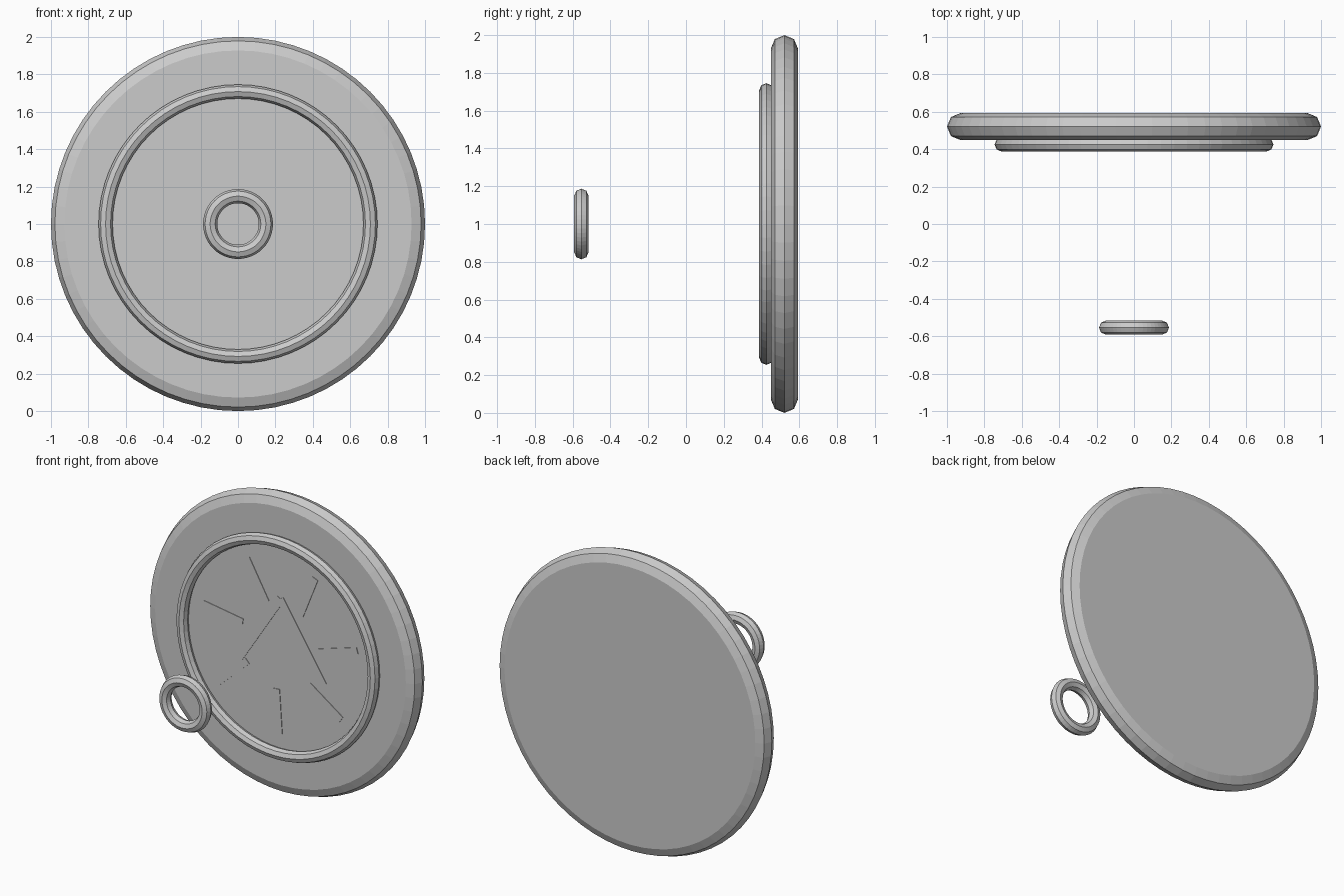
import bpy, bmesh, math
from mathutils import Matrix, Vector

cube = bpy.data.objects.get("Cube")
if cube:
    bpy.data.objects.remove(cube, do_unlink=True)

# Single grey finish
grey = bpy.data.materials.new("plain_grey")
grey.use_nodes = True
colour = (0.6, 0.6, 0.6, 1)
grey.diffuse_color = colour
grey.node_tree.nodes["Principled BSDF"].inputs["Base Color"].default_value = colour

CENTRE_Z = 1.0
FACE_Y = 0.449


def add_object(name, bm):
    bmesh.ops.recalc_face_normals(bm, faces=bm.faces)
    mesh = bpy.data.meshes.new(name)
    bm.to_mesh(mesh)
    bm.free()
    mesh.materials.append(grey)
    obj = bpy.data.objects.new(name, mesh)
    bpy.context.collection.objects.link(obj)
    return obj


def lathe(name, profile, y, segments, closed):
    """Turn a (radius, depth) profile about the front-to-back axis."""
    bm = bmesh.new()
    rings = []
    for r, d in profile:
        angles = [2 * math.pi * i / segments for i in range(segments)]
        rings.append([bm.verts.new((r * math.cos(a), y + d, CENTRE_Z + r * math.sin(a)))
                      for a in angles])
    pairs = list(zip(rings, rings[1:]))
    if closed:
        pairs.append((rings[-1], rings[0]))
    else:
        bm.faces.new(rings[0])
        bm.faces.new(rings[-1])
    for a, b in pairs:
        for i in range(segments):
            j = (i + 1) % segments
            bm.faces.new((a[i], a[j], b[j], b[i]))
    return add_object(name, bm)


def arc(major, minor, start, count):
    """Points at eighth turns around a tube section."""
    steps = [math.radians(start + 45 * i) for i in range(count)]
    return [(major + minor * math.cos(a), minor * math.sin(a)) for a in steps]


def bar(name, x, z, angle, length, width):
    """Thin plate lying on the front of the disc."""
    bm = bmesh.new()
    bmesh.ops.create_cube(bm, size=1)
    place = (Matrix.Translation(Vector((x, FACE_Y, CENTRE_Z + z)))
             @ Matrix.Rotation(-angle, 4, 'Y')
             @ Matrix.Diagonal((length, 0.008, width, 1)))
    bmesh.ops.transform(bm, matrix=place, verts=bm.verts)
    return add_object(name, bm)


# Disc with rounded rim, raised ring and the small floating ring
lathe("disc", arc(0.928, 0.072, -90, 5), 0.521, 64, False)
lathe("raised_ring", arc(0.708, 0.0375, 0, 8), 0.425, 64, True)
lathe("floating_ring", arc(0.149, 0.038, 0, 8), -0.554, 48, True)

# Seven slightly twisted ray marks
for k in range(7):
    a = math.radians(-92.1) + 2 * math.pi * k / 7
    bar(f"ray_{k + 1}", 0.437 * math.cos(a), 0.437 * math.sin(a),
        a + math.radians(6), 0.294, 0.043)

# Two crossing arms of the chevron
for side, name in ((1, "chevron_left_arm"), (-1, "chevron_right_arm")):
    bar(name, side * 0.159, 0.073, side * math.radians(-57), 0.587, 0.054)
